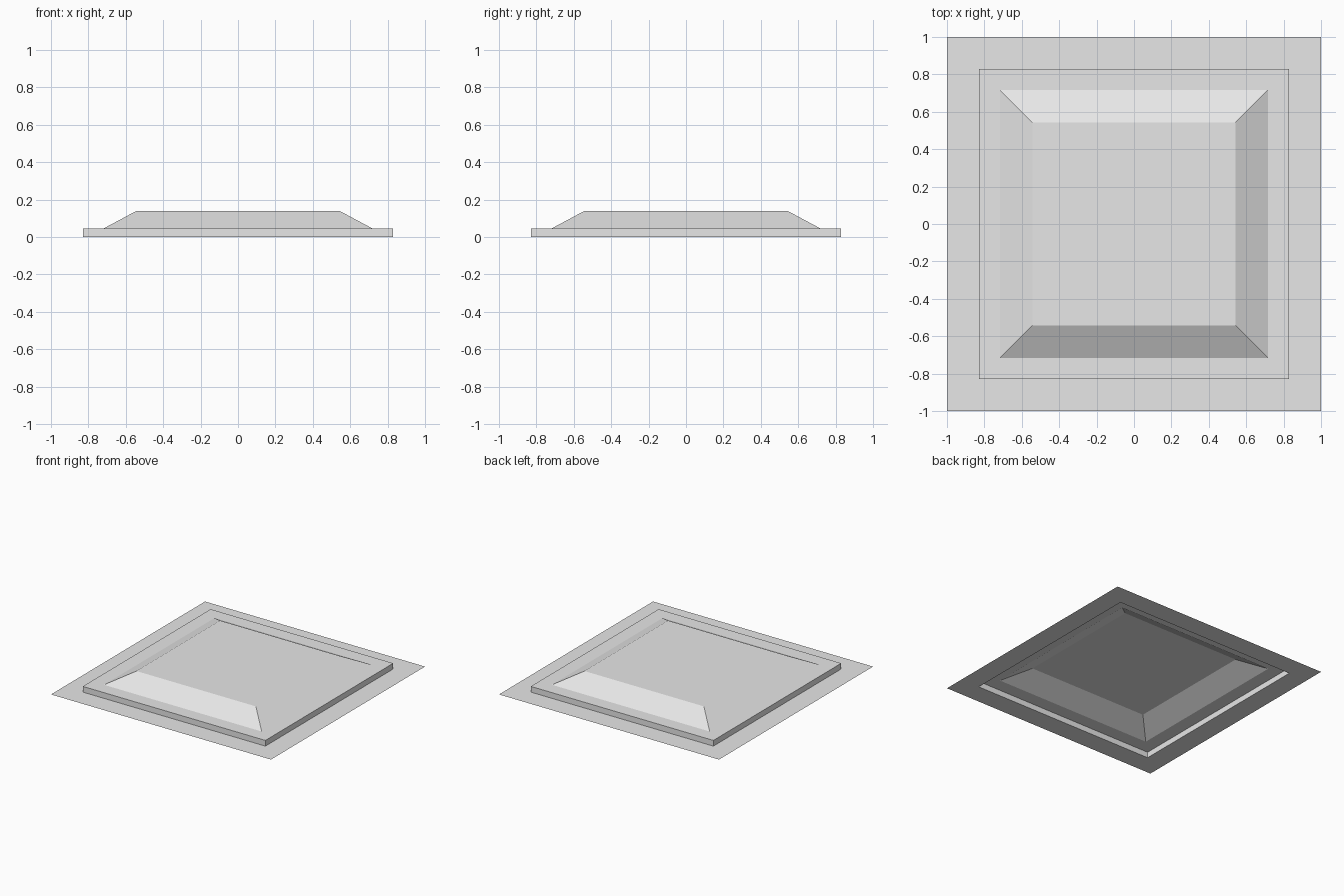
import bpy
import bmesh

cube = bpy.data.objects.get("Cube")
if cube:
    bpy.data.objects.remove(cube, do_unlink=True)

# Single light grey finish
grey = bpy.data.materials.new("light_grey")
grey.use_nodes = True
color = (0.8, 0.8, 0.8, 1)
grey.diffuse_color = color
grey.node_tree.nodes["Principled BSDF"].inputs["Base Color"].default_value = color


def square_ring(bm, half, z):
    """Four corner vertices of a centred square."""
    corners = ((-1, -1), (1, -1), (1, 1), (-1, 1))
    return [bm.verts.new((half * x, half * y, z)) for x, y in corners]


def stepped_shell(name, profile, capped=False):
    """Open sheet made of concentric squares, given as (half width, height)."""
    bm = bmesh.new()
    rings = [square_ring(bm, half, z) for half, z in profile]
    for outer, inner in zip(rings, rings[1:]):
        for i in range(4):
            j = (i + 1) % 4
            bm.faces.new((outer[i], outer[j], inner[j], inner[i]))
    if capped:
        bm.faces.new(rings[-1])
    mesh = bpy.data.meshes.new(name)
    bm.to_mesh(mesh)
    bm.free()
    mesh.materials.append(grey)
    obj = bpy.data.objects.new(name, mesh)
    bpy.context.collection.objects.link(obj)
    return obj


STEP, FOOT, CROWN = 0.83, 0.717, 0.543
LEDGE_Z, TOP_Z = 0.047, 0.14

# Thin flat border, upright step with ledge, and sloped raised panel (open below)
stepped_shell("flat_border", [(1, 0), (STEP, 0)])
stepped_shell("step_ledge", [(STEP, 0), (STEP, LEDGE_Z), (FOOT, LEDGE_Z)])
stepped_shell("raised_panel", [(FOOT, LEDGE_Z), (CROWN, TOP_Z)], capped=True)
